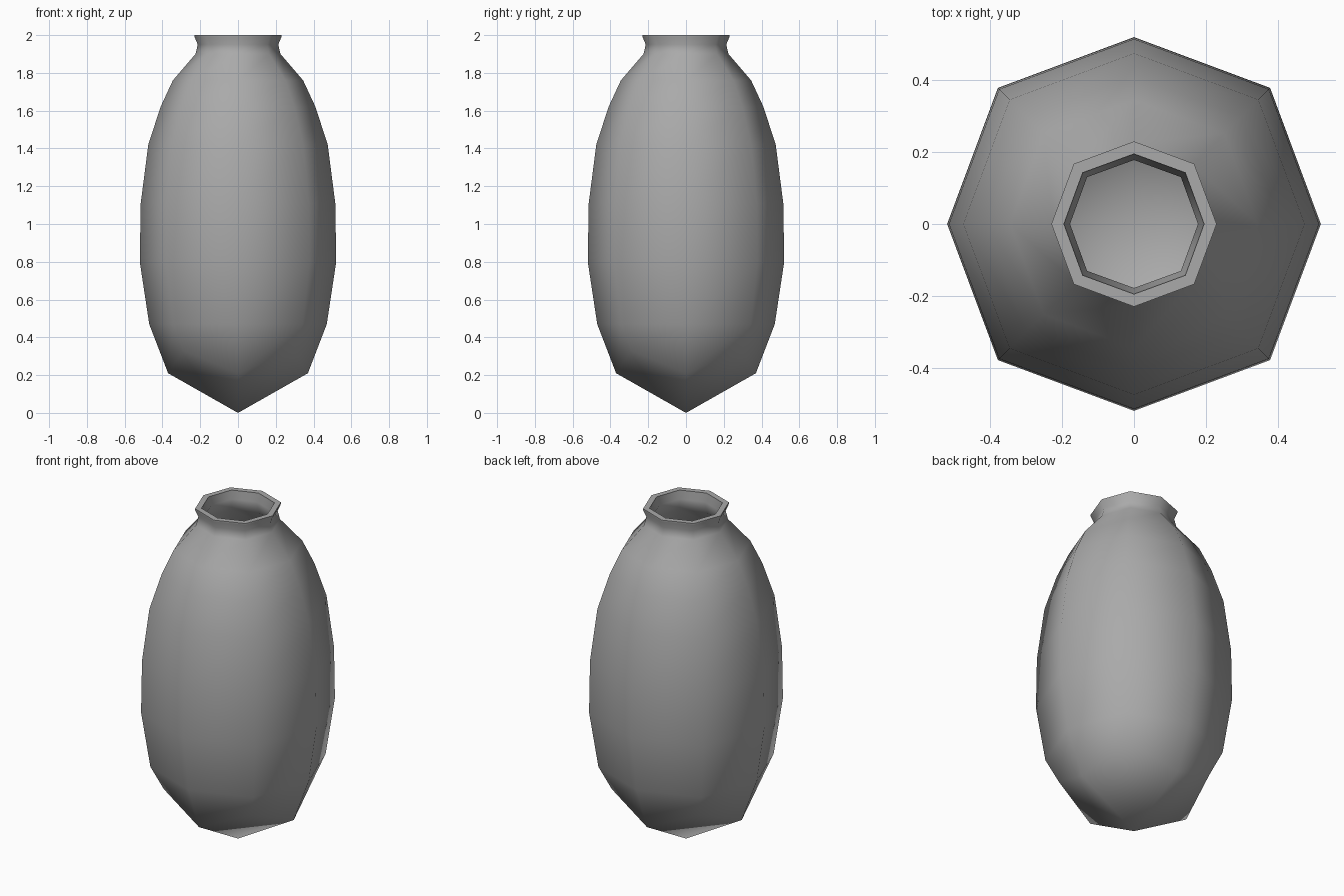
import bpy
import bmesh
from math import cos, sin, pi, radians

cube = bpy.data.objects.get("Cube")
if cube:
    bpy.data.objects.remove(cube, do_unlink=True)

SIDES = 8
DIAGONAL = 1.03  # diagonal corners bulge slightly

# Profile from the base ring up to the lip: radius, height
profile = [(0.47, 0.47), (0.52, 0.80), (0.515, 1.11), (0.475, 1.42),
           (0.41, 1.62), (0.345, 1.76), (0.225, 1.90), (0.213, 1.95),
           (0.23, 1.99), (0.23, 2.0)]


def corner(bm, i, radius, z):
    a = 2 * pi * i / SIDES
    return bm.verts.new((radius * cos(a), radius * sin(a), z))


bm = bmesh.new()

# Base ring: corners on the axes sit lower than the diagonal ones
base = [corner(bm, i, 0.41 if i % 2 else 0.37, 0.33 if i % 2 else 0.21)
        for i in range(SIDES)]
rings = [base]
for radius, z in profile:
    rings.append([corner(bm, i, radius * (DIAGONAL if i % 2 else 1), z)
                  for i in range(SIDES)])

# Body walls
for low, high in zip(rings, rings[1:]):
    for i in range(SIDES):
        j = (i + 1) % SIDES
        bm.faces.new((low[i], low[j], high[j], high[i]))

# Pointed base
tip = bm.verts.new((0, 0, 0))
for i in range(0, SIDES, 2):
    j = (i + 2) % SIDES
    bm.faces.new((tip, base[j], base[i]))
    bm.faces.new((base[i], base[j], base[i + 1]))

bmesh.ops.recalc_face_normals(bm, faces=bm.faces)
mesh = bpy.data.meshes.new("vase")
bm.to_mesh(mesh)
bm.free()

vase = bpy.data.objects.new("vase", mesh)
bpy.context.collection.objects.link(vase)
bpy.context.view_layer.objects.active = vase
vase.select_set(True)

# Wall thickness, open at the mouth
wall = vase.modifiers.new("wall", 'SOLIDIFY')
wall.thickness = 0.035
wall.offset = -1
bpy.ops.object.modifier_apply(modifier=wall.name)
bpy.ops.object.shade_smooth_by_angle(angle=radians(60))

# Grey clay
clay = bpy.data.materials.new("grey clay")
clay.use_nodes = True
color = (0.4, 0.4, 0.4, 1)
clay.diffuse_color = color
clay.node_tree.nodes["Principled BSDF"].inputs["Base Color"].default_value = color
vase.data.materials.append(clay)
